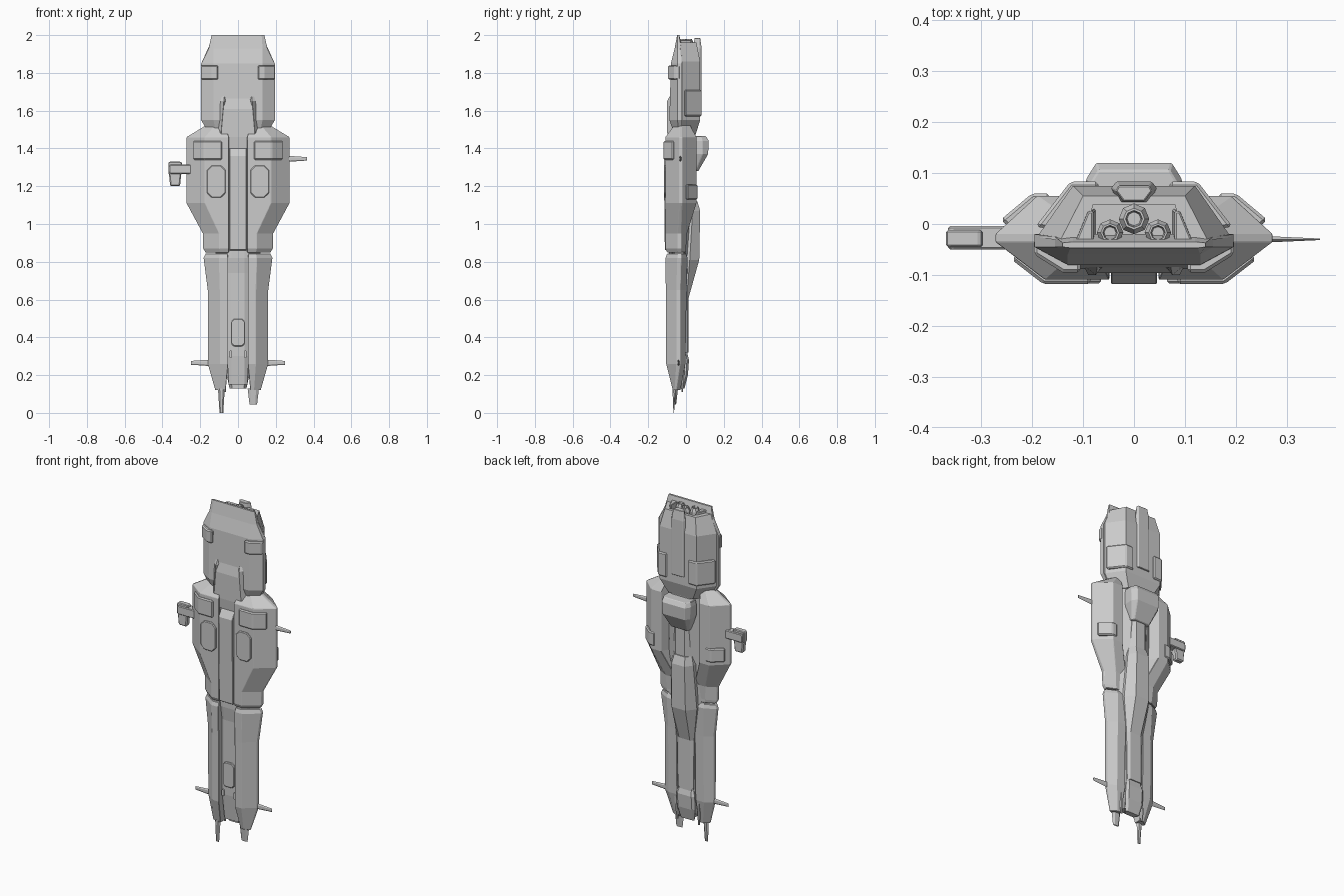
import bpy, bmesh, math
from mathutils import Vector


def finish(name, bm, bevel=0):
    bmesh.ops.remove_doubles(bm, verts=bm.verts, dist=1e-5)
    bmesh.ops.recalc_face_normals(bm, faces=bm.faces)
    me = bpy.data.meshes.new(name)
    bm.to_mesh(me)
    bm.free()
    ob = bpy.data.objects.new(name, me)
    bpy.context.collection.objects.link(ob)
    if bevel:
        m = ob.modifiers.new("edge", 'BEVEL')
        m.width, m.segments, m.limit_method = bevel, 1, 'ANGLE'
        m.angle_limit = math.radians(35)
    return ob


def skin(bm, rings):
    vs = [[bm.verts.new(p) for p in r] for r in rings]
    n = len(rings[0])
    for a, b in zip(vs, vs[1:]):
        for i in range(n):
            j = (i + 1) % n
            bm.faces.new((a[i], a[j], b[j], b[i]))
    bm.faces.new(vs[0])
    bm.faces.new(vs[-1])


def hull(name, secs, bevel=0):
    """Loft of (z, half section): half runs front centre to back centre."""
    bm = bmesh.new()
    skin(bm, [[(x, y, z) for x, y in h] + [(-x, y, z) for x, y in reversed(h)] for z, h in secs])
    return finish(name, bm, bevel)


def pair(name, secs, bevel=0):
    """Loft of whole sections on the right side, repeated on the left."""
    bm = bmesh.new()
    for s in (1, -1):
        skin(bm, [[(s * x, y, z) for x, y in p] for z, p in secs])
    return finish(name, bm, bevel)


def plate(name, cx, cz, w, h, cut, y0, y1, mirror=True, bevel=0.004):
    """Rectangle with clipped corners, standing in the xz plane."""
    a, b = w / 2, h / 2
    o = [(a - cut, b), (a, b - cut), (a, cut - b), (a - cut, -b),
         (cut - a, -b), (-a, cut - b), (-a, b - cut), (cut - a, b)]
    bm = bmesh.new()
    for s in ((1, -1) if mirror else (1,)):
        skin(bm, [[(s * cx + x, y, cz + z) for x, z in o] for y in (y0, y1)])
    return finish(name, bm, bevel)


def blade(name, root, tip, w0, w1, t0=0.012, t1=0.003):
    root, tip = Vector(root), Vector(tip)
    d = tip - root
    wide = Vector((0, 0, 1)) if abs(d.x) > abs(d.z) else Vector((1, 0, 0))
    y = Vector((0, 1, 0))
    bm = bmesh.new()
    skin(bm, [[p + wide * w * s / 2 + y * t * u / 2 for s, u in ((1, 0), (.5, 1), (-.5, 1), (-1, 0), (-.5, -1), (.5, -1))]
              for p, w, t in ((root, w0, t0), (tip, w1, t1))])
    return finish(name, bm)


def nozzle(name, x, y, r):
    bm = bmesh.new()
    skin(bm, [[(x + k * r * math.cos(i * math.pi / 4), y + k * r * math.sin(i * math.pi / 4), z)
               for i in range(8)] for k, z in ((.8, 1.88), (1, 1.93), (1, 1.96), (.7, 1.98), (.55, 1.98), (.45, 1.94))])
    return finish(name, bm)


# Central keel running through the whole ship
hull("keel", [(0.15, [(.035, -.065), (.05, -.055), (.05, -.02), (.035, -.01)]),
              (0.30, [(.035, -.08), (.055, -.07), (.055, -.01), (.04, .008)]),
              (0.74, [(.035, -.08), (.06, -.07), (.06, -.01), (.045, .01)]),
              (0.82, [(.035, -.09), (.12, -.07), (.12, -.01), (.05, .02)]),
              (1.60, [(.035, -.08), (.12, -.07), (.12, .0), (.06, .055)])])

# Long forward prongs
pair("forward_prongs", [
    (0.12, [(.065, -.07), (.085, -.07), (.12, -.06), (.12, -.05), (.09, -.03), (.065, -.03)]),
    (0.26, [(.052, -.105), (.095, -.105), (.16, -.05), (.16, -.03), (.115, -.003), (.06, -.003)]),
    (0.65, [(.052, -.107), (.095, -.107), (.16, -.05), (.16, -.03), (.115, .003), (.06, .003)]),
    (0.82, [(.052, -.108), (.10, -.108), (.182, -.045), (.182, -.025), (.12, .008), (.06, .01)]),
    (0.843, [(.055, -.10), (.095, -.10), (.172, -.045), (.172, -.025), (.12, .0), (.06, .0)])], 0.002)

# Wide shoulder pods of the mid hull
pair("shoulder_pods", [
    (0.85, [(.048, -.10), (.095, -.10), (.172, -.045), (.172, -.025), (.12, 0), (.06, 0)]),
    (0.87, [(.048, -.109), (.10, -.109), (.184, -.045), (.184, -.025), (.125, .0), (.06, .0)]),
    (0.95, [(.048, -.109), (.10, -.109), (.186, -.045), (.186, -.025), (.13, .005), (.06, .005)]),
    (1.11, [(.048, -.109), (.175, -.109), (.272, -.035), (.272, -.02), (.19, .055), (.125, .055)]),
    (1.46, [(.048, -.109), (.175, -.109), (.272, -.035), (.272, -.02), (.19, .055), (.125, .055)]),
    (1.525, [(.07, -.06), (.12, -.06), (.165, -.035), (.165, -.02), (.14, .02), (.11, .02)])], 0.002)

# Front spine between the pods
hull("front_spine", [(0.86, [(.045, -.09), (.045, -.03)]), (0.862, [(.045, -.112), (.045, -.03)]),
                     (1.36, [(.045, -.118), (.045, -.03)]), (1.40, [(.045, -.095), (.045, -.03)])], 0.004)

# Rear hull: front armour shell that sweeps up to the stern lip
hull("stern_armour", [
    (1.50, [(.12, -.07), (.165, -.04), (.165, -.02), (.12, -.02)]),
    (1.55, [(.13, -.088), (.195, -.045), (.195, -.02), (.12, -.02)]),
    (1.85, [(.13, -.08), (.195, -.045), (.195, -.02), (.12, -.02)]),
    (1.93, [(.13, -.06), (.155, -.045), (.155, -.025), (.12, -.02)]),
    (2.00, [(.125, -.047), (.14, -.045), (.14, -.037), (.12, -.035)])])

# Rear hull: engine block with an open top well
hull("engine_block", [
    (1.47, [(.12, -.03), (.14, -.02), (.08, .05), (.06, .05)]),
    (1.55, [(.12, -.03), (.19, -.025), (.12, .075), (.06, .075)]),
    (1.86, [(.12, -.03), (.19, -.025), (.12, .075), (.06, .075)]),
    (1.96, [(.12, -.035), (.145, -.033), (.10, .055), (.06, .055)]),
    (1.96, [(.08, -.032), (.10, -.030), (.08, .038), (.05, .038)]),
    (1.88, [(.08, -.032), (.10, -.030), (.08, .038), (.05, .038)])])
pair("well_side_blocks", [(1.87, [(.075, -.04), (.12, -.04), (.09, .03), (.075, .03)]),
                          (1.975, [(.08, -.035), (.115, -.035), (.09, .025), (.08, .025)])], 0.003)
hull("stern_back_rib", [(1.60, [(.03, .04), (.045, .07), (.035, .083)]),
                        (1.93, [(.03, .04), (.045, .07), (.035, .083)]),
                        (1.985, [(.02, .045), (.035, .065), (.03, .075)])], 0.002)
for label, x, y, r in (("centre", 0, .01, .03), ("right", .047, -.017, .026), ("left", -.047, -.017, .026)):
    nozzle(label + "_nozzle", x, y, r)

# Stepped collar joining stern and mid hull at the front
hull("front_collar", [(1.40, [(.055, -.09), (.06, -.06)]), (1.46, [(.09, -.096), (.1, -.05)]),
                      (1.61, [(.08, -.096), (.1, -.06)]), (1.67, [(.06, -.084), (.09, -.06)])])
pair("collar_cheeks", [(1.48, [(.09, -.10), (.11, -.06), (.08, -.06)]),
                       (1.65, [(.075, -.10), (.10, -.08), (.06, -.08)]),
                       (1.68, [(.072, -.084), (.09, -.08), (.06, -.08)])])

# Command hump and neck on the back
hull("back_hump", [(1.28, [(.055, .02), (.06, .05), (.05, .065)]), (1.37, [(.09, .03), (.092, .088), (.072, .117)]),
                   (1.44, [(.09, .03), (.094, .088), (.074, .12)]), (1.465, [(.085, .03), (.085, .08), (.07, .105)])], 0.003)
hull("back_neck", [(1.08, [(.06, 0), (.06, .03), (.03, .055)]), (1.32, [(.06, 0), (.06, .03), (.03, .055)])])
hull("back_spine", [(0.32, [(.05, -.02), (.05, .004), (.035, .014)]), (0.61, [(.055, -.02), (.055, .004), (.035, .014)]),
                    (0.81, [(.085, -.02), (.085, .02), (.045, .07)]), (1.07, [(.075, -.02), (.072, .035), (.042, .075)]),
                    (1.12, [(.06, -.02), (.06, .03), (.035, .06)])])
hull("nose_block", [(0.13, [(.03, -.04), (.045, -.015), (.035, -.008)]), (0.20, [(.045, -.04), (.06, .0), (.045, .01)]),
                    (0.28, [(.045, -.04), (.06, .005), (.045, .016)]), (0.31, [(.045, -.04), (.05, .0), (.04, .008)])])

# Armour pads wrapping over hull corners: name, z range, section
for name, z0, z1, sec in (
        ("upper_front_pads", 1.34, 1.44, [(.085, -.09), (.085, -.118), (.178, -.118), (.24, -.07), (.22, -.05)]),
        ("stern_front_pads", 1.765, 1.84, [(.105, -.06), (.105, -.095), (.14, -.095), (.196, -.06), (.196, -.03), (.15, -.03)]),
        ("stern_flank_pads", 1.57, 1.71, [(.07, .05), (.07, .083), (.125, .083), (.193, -.005), (.165, -.01)]),
        ("pod_back_pads", 1.13, 1.21, [(.165, .04), (.165, .06), (.2, .06), (.262, .008), (.24, -.01)])):
    pair(name, [(z0, sec), (z1, sec)], 0.006)
plate("lower_front_pads", .115, 1.225, .10, .17, .025, -.09, -.117)
plate("keel_hatch", 0, .425, .075, .145, .015, -.06, -.092, False)
plate("keel_ports", .038, .31, .014, .04, .005, -.06, -.088, bevel=0)

# Side arm with a hanging gun on the left
plate("gun_arm", -.30, 1.29, .13, .05, .008, -.05, -.004, False)
plate("gun_mount", -.333, 1.295, .072, .07, .006, -.045, -.012, False)
bm = bmesh.new()
skin(bm, [[(-.333 + sx * w, y, z) for sx, y in ((1, -.045), (1, -.012), (-1, -.012), (-1, -.045))]
          for w, z in ((.026, 1.2), (.033, 1.27))])
finish("gun_barrel", bm, 0.006)

# Antenna blades
blade("shoulder_antenna", (.265, -.03, 1.345), (.365, -.03, 1.345), .032, .018)
for s, label in ((1, "right"), (-1, "left")):
    blade(label + "_prong_antenna", (s * .15, -.04, .265), (s * .25, -.04, .265), .034, .02)
    blade(label + "_nose_fin", (s * .075, -.02, .26), (s * .07, -.02, .11), .03, .012, .03, .008)
blade("left_nose_antenna", (-.088, -.062, .13), (-.088, -.065, 0), .036, .02, .02)
blade("right_nose_antenna", (.081, -.055, .13), (.081, -.055, .045), .06, .04, .025, .006)
